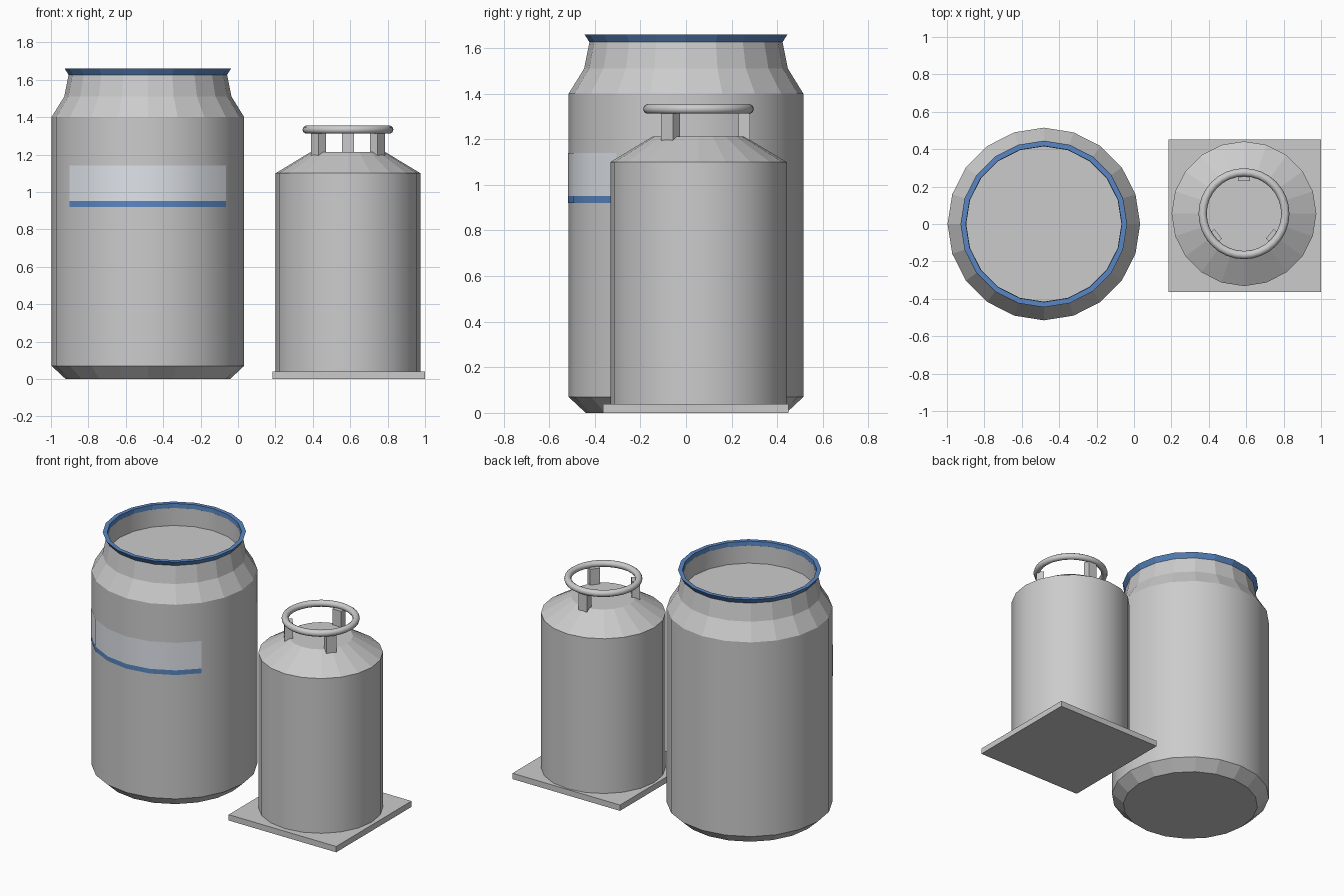
import bpy, bmesh
from math import sin, cos, pi, radians
from mathutils import Matrix

if "Cube" in bpy.data.objects:
    bpy.data.objects.remove(bpy.data.objects["Cube"])

SIDES = 20
CAN = (-0.482, 0.0)
TANK = (0.588, 0.055)


def material(name, colour):
    m = bpy.data.materials.new(name)
    m.diffuse_color = (*colour, 1)
    m.use_nodes = True
    m.node_tree.nodes["Principled BSDF"].inputs["Base Color"].default_value = m.diffuse_color
    return m


def add(name, bm, mat=None):
    me = bpy.data.meshes.new(name)
    bm.to_mesh(me)
    bm.free()
    ob = bpy.data.objects.new(name, me)
    bpy.context.collection.objects.link(ob)
    if mat:
        me.materials.append(mat)
    return ob


def lathe(name, profile, centre, mat=None, start=0, count=SIDES, caps=True, closed=False):
    """Revolve (radius, z) points; upright walls are smooth, slopes stay faceted."""
    bm = bmesh.new()
    full = count == SIDES
    cols = []
    for i in range(count if full else count + 1):
        a = 2 * pi * (start + i) / SIDES
        cols.append([bm.verts.new((centre[0] + r * cos(a), centre[1] + r * sin(a), z))
                     for r, z in profile])
    n = len(profile)
    for i in range(count):
        p, q = cols[i], cols[(i + 1) % len(cols)]
        for j in range(n if closed else n - 1):
            k = (j + 1) % n
            f = bm.faces.new((p[j], q[j], q[k], p[k]))
            f.normal_update()
            f.smooth = abs(f.normal.z) < 0.05
    if caps and full and not closed:
        bm.faces.new([c[0] for c in reversed(cols)])
        bm.faces.new([c[-1] for c in cols])
    return add(name, bm, mat)


blue = material("blue", (0.10, 0.24, 0.54))
pale = material("pale_grey", (0.74, 0.77, 0.82))

# Large can with recessed lid
lathe("can_body", [(0.44, 0), (0.515, 0.07), (0.515, 1.40), (0.447, 1.51), (0.423, 1.63),
                   (0.415, 1.63), (0.415, 1.51)], CAN)
lathe("can_rim", [(0.423, 1.625), (0.445, 1.66), (0.417, 1.66), (0.415, 1.625)],
      CAN, blue, closed=True)

# Label panel and stripe on the front six facets
lathe("label_panel", [(0.517, 0.95), (0.517, 1.14)], CAN, pale, start=12, count=6)
lathe("label_stripe", [(0.518, 0.92), (0.518, 0.952)], CAN, blue, start=12, count=6)

# Small tank with conical shoulder
lathe("tank_body", [(0.387, 0.03), (0.387, 1.10), (0.2, 1.213)], TANK)


def box(name, size, matrix):
    bm = bmesh.new()
    bmesh.ops.create_cube(bm, size=1, matrix=matrix @ Matrix.Diagonal((*size, 1)))
    return add(name, bm)


# Base plate
box("base_plate", (0.815, 0.815, 0.04), Matrix.Translation((0.592, 0.043, 0.02)))

# Handle ring and its three posts
bpy.ops.mesh.primitive_torus_add(major_segments=32, minor_segments=10, major_radius=0.221,
                                 minor_radius=0.022, location=(*TANK, 1.333))
ring = bpy.context.object
ring.name = "handle_ring"
bpy.ops.object.shade_smooth()

for i, angle in enumerate((90, 218, 322)):
    m = (Matrix.Translation((*TANK, 1.257)) @ Matrix.Rotation(radians(angle), 4, 'Z')
         @ Matrix.Translation((0.2, 0, 0)))
    box(f"handle_post_{i + 1}", (0.05, 0.065, 0.13), m)
